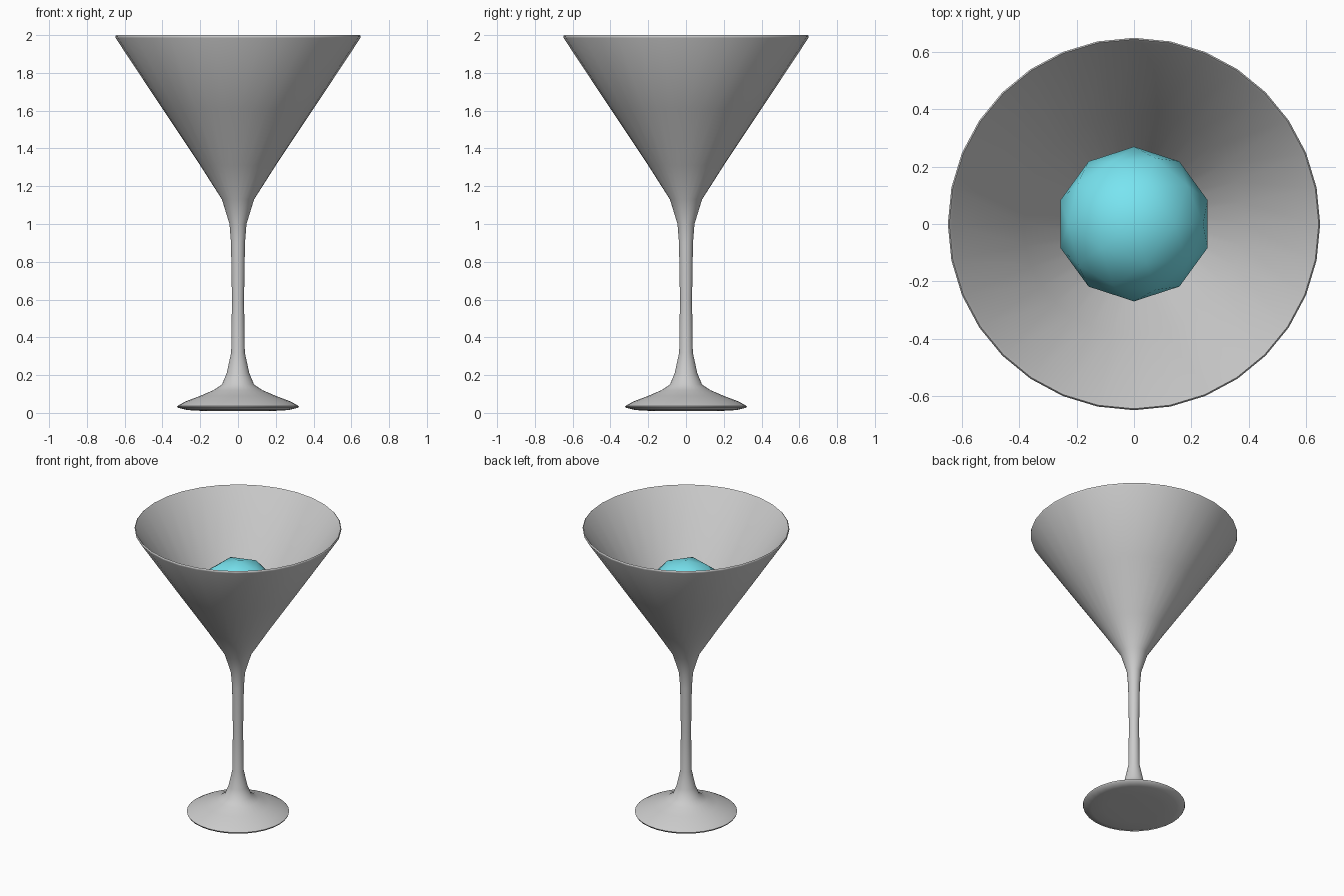
import bpy, bmesh, math

if "Cube" in bpy.data.objects:
    bpy.data.objects.remove(bpy.data.objects["Cube"])


def finish(bm, name, angle):
    bmesh.ops.recalc_face_normals(bm, faces=bm.faces)
    mesh = bpy.data.meshes.new(name)
    bm.to_mesh(mesh)
    bm.free()
    obj = bpy.data.objects.new(name, mesh)
    bpy.context.collection.objects.link(obj)
    bpy.ops.object.select_all(action='DESELECT')
    obj.select_set(True)
    bpy.context.view_layer.objects.active = obj
    bpy.ops.object.shade_smooth_by_angle(angle=math.radians(angle))
    return obj


def lathe(name, profile, sides, angle=60):
    bm = bmesh.new()
    verts = [bm.verts.new((r, 0, z)) for r, z in profile]
    edges = [bm.edges.new(pair) for pair in zip(verts, verts[1:])]
    bmesh.ops.spin(bm, geom=verts + edges, cent=(0, 0, 0), axis=(0, 0, 1),
                   angle=math.tau, steps=sides, use_duplicate=False)
    bmesh.ops.remove_doubles(bm, verts=bm.verts, dist=0.0005)
    return finish(bm, name, angle)


# Glass: foot, stem, outer cone, rim, then the inner wall down to the point
lathe("glass", [
    (0, 0.012), (0.18, 0.01), (0.27, 0.015), (0.318, 0.027), (0.322, 0.036),
    (0.28, 0.06), (0.20, 0.09), (0.13, 0.12), (0.085, 0.15), (0.06, 0.21),
    (0.036, 0.32), (0.032, 0.60), (0.037, 0.90), (0.045, 1.0),
    (0.085, 1.13), (0.20, 1.31), (0.40, 1.61), (0.648, 1.985),
    (0.65, 1.995), (0.645, 2.0), (0.636, 1.99),
    (0.388, 1.615), (0.188, 1.315), (0.07, 1.13), (0, 1.07)], 32)

# Rounded faceted ball resting inside the cone
bm = bmesh.new()
bmesh.ops.create_icosphere(bm, subdivisions=2, radius=0.27)
ball = finish(bm, "ball", 60)
ball.location = (0, 0, 1.505)
mat = bpy.data.materials.new("aqua")
mat.diffuse_color = (0.19, 0.78, 0.88, 1)
mat.use_nodes = True
mat.node_tree.nodes["Principled BSDF"].inputs["Base Color"].default_value = mat.diffuse_color
ball.data.materials.append(mat)
